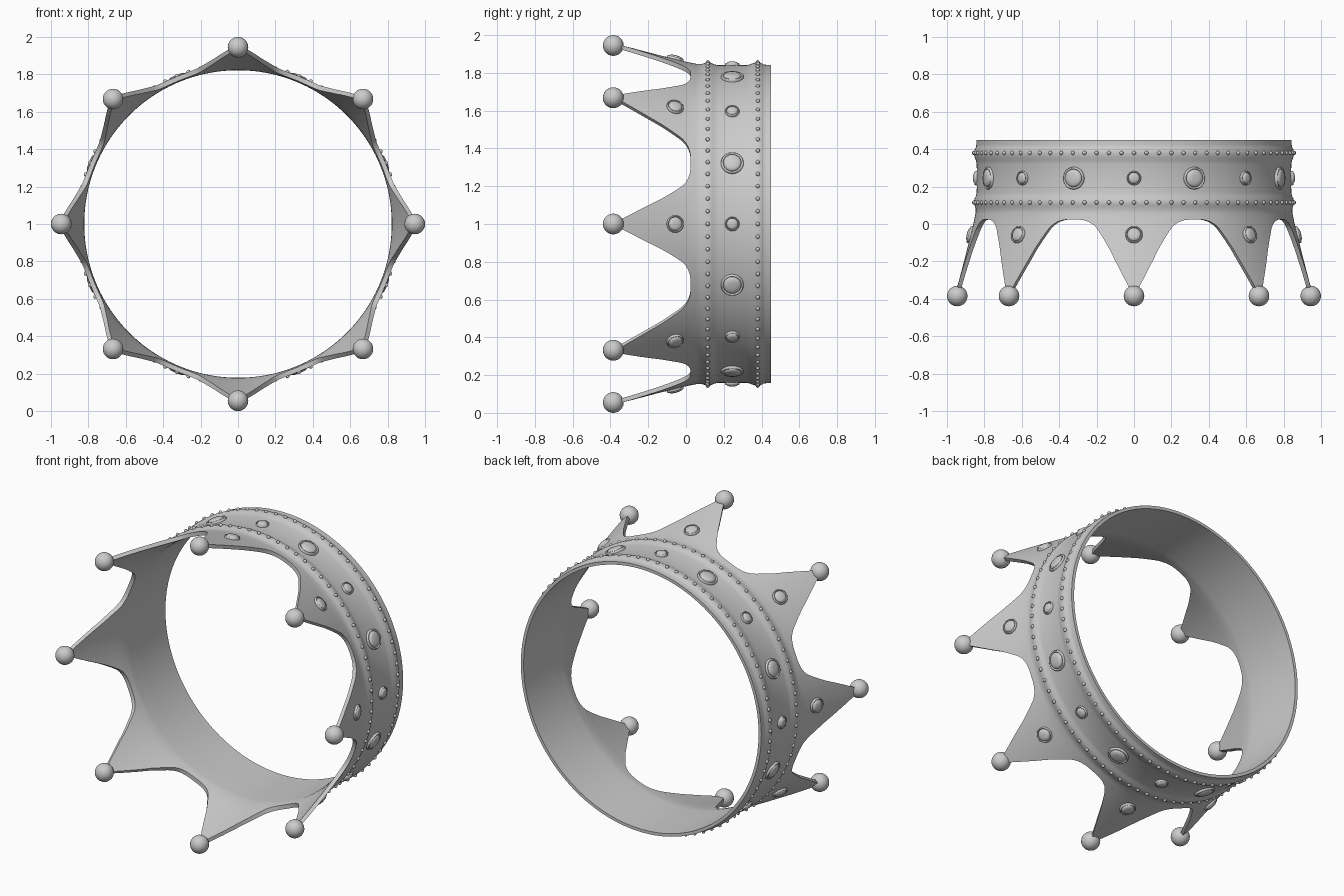
import bpy, bmesh, math
from mathutils import Vector, Matrix

if "Cube" in bpy.data.objects:
    bpy.data.objects.remove(bpy.data.objects["Cube"])

SPIKES = 8
STEP = 2 * math.pi / SPIKES


def polar(r, t, y):
    return Vector((r * math.cos(t), y, 1 + r * math.sin(t)))


def finish(bm, name, angle=40):
    bmesh.ops.recalc_face_normals(bm, faces=bm.faces)
    me = bpy.data.meshes.new(name)
    bm.to_mesh(me)
    bm.free()
    ob = bpy.data.objects.new(name, me)
    bpy.context.collection.objects.link(ob)
    bpy.ops.object.select_all(action='DESELECT')
    ob.select_set(True)
    bpy.context.view_layer.objects.active = ob
    bpy.ops.object.shade_smooth_by_angle(angle=math.radians(angle))
    return ob


def lerp_table(tab, x):
    for (x0, v0), (x1, v1) in zip(tab, tab[1:]):
        if x <= x1:
            return v0 + (v1 - v0) * (x - x0) / (x1 - x0)
    return tab[-1][1]


# Spike edge: distance around the ring from the spike centre -> y of the edge
EDGE = [(0, -.375), (.010, -.37), (.038, -.31), (.065, -.255), (.095, -.195), (.125, -.135),
        (.155, -.085), (.185, -.04), (.20, -.02), (.22, -.002), (.245, .012),
        (.275, .021), (.30, .024), (.334, .025)]
# Radius of the outer and inner skin along y
OUTER = [(-.375, .955), (-.15, .896), (.0, .859), (.06, .847), (.085, .847), (.10, .853), (.118, .856),
         (.135, .853), (.15, .845), (.17, .841), (.245, .840), (.32, .841), (.34, .845),
         (.358, .853), (.38, .856), (.398, .853), (.41, .845), (.425, .843), (.45, .843)]
INNER = [(-.375, .932), (-.15, .872), (.0, .833), (.06, .823), (.15, .822), (.45, .824)]

# Crown shell: band with flaring spikes, as a double skin
R0 = .334 / (STEP / 2)
offsets = [-d for d, _ in EDGE[:0:-1]] + [d for d, _ in EDGE[:-1]]
columns = [(k * STEP + o / R0, lerp_table(EDGE, abs(o))) for k in range(SPIKES) for o in offsets]
ring_ys = [y for y, _ in OUTER if y > .06]
bm = bmesh.new()
loops = []
for t, low in columns:
    ys = [low + (.06 - low) * i / 8 for i in range(9)] + ring_ys
    loop = [bm.verts.new(polar(lerp_table(OUTER, y), t, y)) for y in ys]
    loop += [bm.verts.new(polar(lerp_table(INNER, y), t, y)) for y in reversed(ys)]
    loops.append(loop)
for i, a in enumerate(loops):
    b = loops[(i + 1) % len(loops)]
    for j in range(len(a)):
        k = (j + 1) % len(a)
        bm.faces.new((a[j], b[j], b[k], a[k]))
finish(bm, "crown_band", 45)


# Balls on the spike tips
bm = bmesh.new()
for k in range(SPIKES):
    bmesh.ops.create_uvsphere(bm, u_segments=24, v_segments=14, radius=.055,
                              matrix=Matrix.Translation(polar(.945, k * STEP, -.385)))
finish(bm, "spike_balls")

# Two rows of small beads on the raised mouldings
for name, y in (("front_beads", .115), ("back_beads", .38)):
    bm = bmesh.new()
    for k in range(80):
        bmesh.ops.create_uvsphere(bm, u_segments=10, v_segments=6, radius=.011,
                                  matrix=Matrix.Translation(polar(.856, k * math.pi / 40, y)))
    finish(bm, name)


# Round gems in a raised rim, revolved about the surface normal
def gems(name, radius, height, y, start, tilt=0):
    profile = [(1, -.5), (1, .3), (.96, .55), (.9, .6), (.83, .5), (.8, .3),
               (.76, .6), (.62, .88), (.35, 1), (0, 1.04)]
    n = 24
    bm = bmesh.new()
    for k in range(SPIKES):
        t = start + k * STEP
        normal = Vector((math.cos(t), tilt, math.sin(t))).normalized()
        m = Matrix.Translation(polar(lerp_table(OUTER, y), t, y)) @ normal.to_track_quat('Z', 'Y').to_matrix().to_4x4()
        rings = [[bm.verts.new(m @ Vector((p * radius * math.cos(2 * math.pi * i / n),
                                           p * radius * math.sin(2 * math.pi * i / n), h * height)))
                  for i in range(n)] for p, h in profile[:-1]]
        tip = bm.verts.new(m @ Vector((0, 0, profile[-1][1] * height)))
        for a, b in zip(rings, rings[1:]):
            for i in range(n):
                bm.faces.new((a[i], a[(i + 1) % n], b[(i + 1) % n], b[i]))
        for i in range(n):
            bm.faces.new((rings[-1][i], rings[-1][(i + 1) % n], tip))
    finish(bm, name, 50)


gems("large_band_gems", .06, .022, .245, STEP / 2)
gems("small_band_gems", .038, .02, .245, 0)
gems("spike_gems", .046, .02, -.058, 0, .256)
